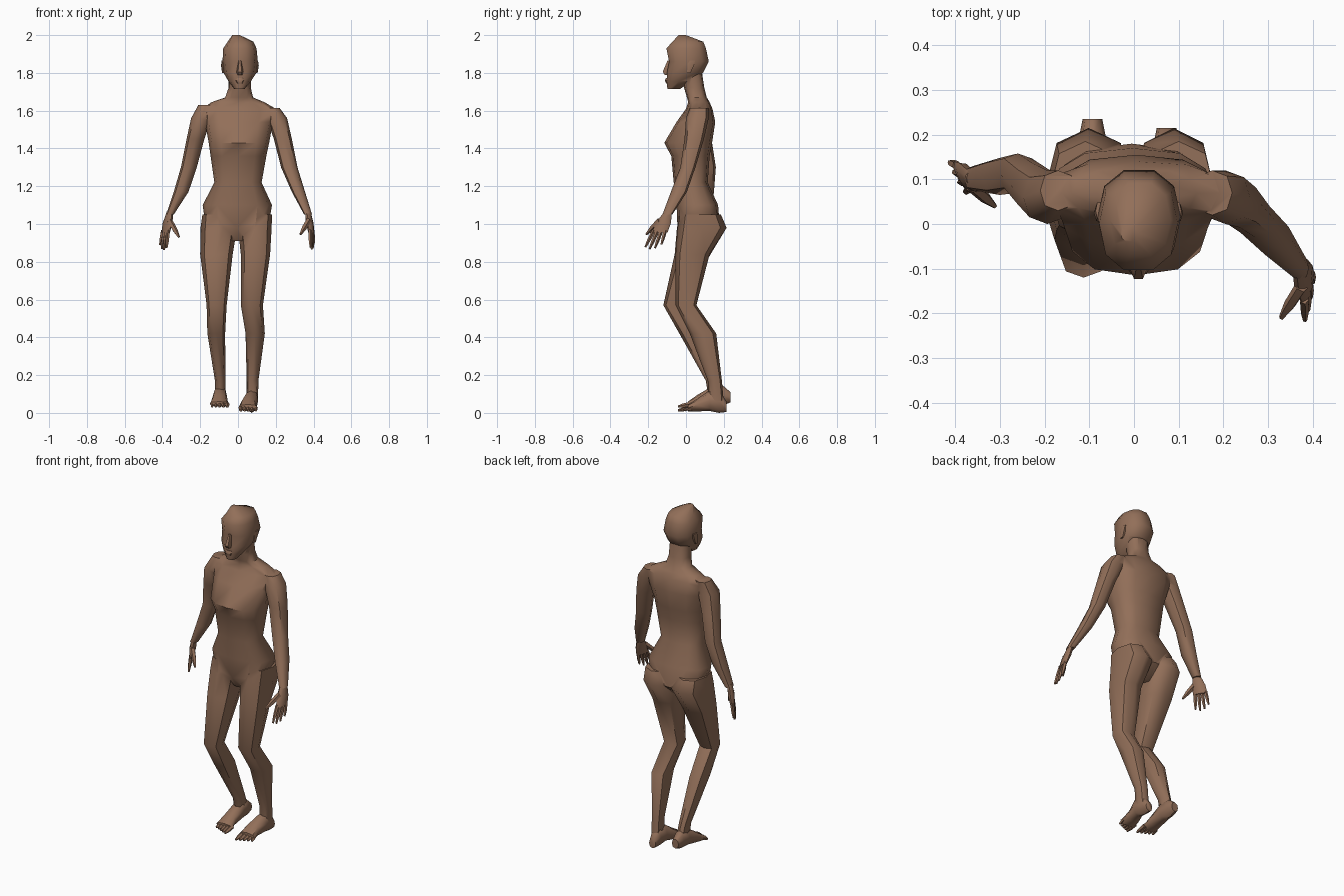
import bpy, bmesh, math
from mathutils import Vector as V

skin = bpy.data.materials.new("skin")
skin.diffuse_color = (0.29, 0.16, 0.10, 1)


def spow(a, p):
    return math.copysign(abs(a) ** p, a)


def add_loft(bm, rings, n=8, p=0.85):
    """Skin a closed tube through rings of (centre, half-axis u, half-axis v)."""
    loops = []
    for c, u, v in rings:
        angles = [2 * math.pi * i / n for i in range(n)]
        loops.append([bm.verts.new(V(c) + V(u) * spow(round(math.cos(a), 6), p)
                                   + V(v) * spow(round(math.sin(a), 6), p)) for a in angles])
    for a, b in zip(loops, loops[1:]):
        for i in range(n):
            j = (i + 1) % n
            bm.faces.new((a[i], a[j], b[j], b[i]))
    bm.faces.new(loops[0])
    bm.faces.new(loops[-1])


def level(z, x0, x1, y0, y1):
    """Horizontal section given by its extents."""
    return ((x0 + x1) / 2, (y0 + y1) / 2, z), ((x1 - x0) / 2, 0, 0), (0, (y1 - y0) / 2, 0)


def upright(y, x0, x1, z0, z1):
    """Section across the depth axis, for feet."""
    return ((x0 + x1) / 2, y, (z0 + z1) / 2), ((x1 - x0) / 2, 0, 0), (0, 0, (z1 - z0) / 2)


def add_finger(bm, a, b, r0, r1, n=5):
    a, b = V(a), V(b)
    d = (b - a).normalized()
    u = d.cross(V((0.3, 0.5, 0.81))).normalized()
    v = d.cross(u)
    mid = a.lerp(b, 0.6)
    add_loft(bm, [(a, u * r0, v * r0), (mid, u * r0 * 0.9, v * r0 * 0.9), (b, u * r1, v * r1)], n, 1)


def finish(bm, name):
    bmesh.ops.recalc_face_normals(bm, faces=bm.faces)
    me = bpy.data.meshes.new(name)
    bm.to_mesh(me)
    bm.free()
    me.materials.append(skin)
    ob = bpy.data.objects.new(name, me)
    bpy.context.collection.objects.link(ob)
    return ob


def loft(name, rings, section=level, n=8, p=0.85):
    bm = bmesh.new()
    add_loft(bm, [section(*r) for r in rings], n, p)
    return finish(bm, name)


# torso and neck
body = loft("body", [
    (0.91, -0.06, 0.05, 0.0, 0.10), (0.98, -0.17, 0.16, -0.045, 0.18),
    (1.10, -0.187, 0.18, -0.05, 0.17), (1.22, -0.125, 0.125, -0.065, 0.115),
    (1.36, -0.145, 0.15, -0.078, 0.125), (1.43, -0.155, 0.165, -0.115, 0.138),
    (1.54, -0.175, 0.185, -0.05, 0.155), (1.61, -0.19, 0.20, 0.0, 0.14),
    (1.645, -0.14, 0.14, 0.012, 0.125), (1.67, -0.068, 0.08, 0.005, 0.11),
    (1.72, -0.05, 0.068, -0.01, 0.097), (1.80, -0.05, 0.068, -0.02, 0.085)], n=12, p=0.78)

# head
head = loft("head", [
    (1.715, -0.02, 0.035, -0.10, -0.03), (1.755, -0.05, 0.068, -0.105, 0.03),
    (1.80, -0.076, 0.097, -0.105, 0.095), (1.86, -0.082, 0.105, -0.094, 0.125),
    (1.93, -0.078, 0.098, -0.108, 0.11), (1.965, -0.055, 0.082, -0.075, 0.095),
    (2.0, -0.03, 0.01, -0.04, 0.0)], n=10, p=0.85)

# bent legs, one knee further forward
leg_a = loft("leg_a", [
    (1.05, -0.188, -0.03, -0.03, 0.185), (0.98, -0.198, -0.005, -0.048, 0.215),
    (0.84, -0.20, -0.028, -0.06, 0.13), (0.57, -0.166, -0.06, -0.12, -0.01),
    (0.42, -0.162, -0.068, -0.035, 0.10), (0.17, -0.122, -0.066, 0.105, 0.185),
    (0.08, -0.12, -0.066, 0.12, 0.215)])
leg_b = loft("leg_b", [
    (1.05, 0.02, 0.18, -0.03, 0.185), (0.98, 0.0, 0.178, -0.045, 0.215),
    (0.84, 0.015, 0.17, -0.055, 0.125), (0.57, 0.015, 0.132, -0.055, 0.055),
    (0.42, 0.04, 0.142, 0.02, 0.16), (0.17, 0.046, 0.108, 0.115, 0.19),
    (0.06, 0.046, 0.106, 0.12, 0.20)])

# hanging arms, one swung back and one forward
arm_a = loft("arm_a", [
    (1.63, -0.21, -0.13, 0.03, 0.12), (1.56, -0.248, -0.14, 0.0, 0.12),
    (1.45, -0.272, -0.178, 0.03, 0.135), (1.30, -0.302, -0.218, 0.07, 0.158),
    (1.17, -0.34, -0.262, 0.065, 0.148), (1.05, -0.38, -0.34, 0.075, 0.13)])
arm_b = loft("arm_b", [
    (1.615, 0.13, 0.22, 0.02, 0.12), (1.56, 0.15, 0.26, 0.0, 0.12),
    (1.45, 0.19, 0.285, -0.008, 0.095), (1.30, 0.228, 0.315, -0.03, 0.05),
    (1.17, 0.285, 0.355, -0.08, 0.005), (1.05, 0.35, 0.392, -0.125, -0.072)])

# merge the limbs and head into one continuous body
for part in (head, leg_a, leg_b, arm_a, arm_b):
    mod = body.modifiers.new("union", "BOOLEAN")
    mod.operation, mod.solver, mod.object = "UNION", "EXACT", part
    bpy.context.view_layer.objects.active = body
    bpy.ops.object.modifier_apply(modifier=mod.name)
    bpy.data.objects.remove(part)


# feet: wedge with five toes
def foot(name, x, side, heel, lift):
    bm = bmesh.new()
    add_loft(bm, [upright(*r) for r in (
        (heel, x - 0.022, x + 0.022, lift + 0.005, lift + 0.06),
        (heel - 0.04, x - 0.03, x + 0.03, lift * 0.8, 0.12 + lift * 0.5),
        (heel - 0.09, x - 0.036, x + 0.034, 0.01 + lift * 0.6, 0.12 + lift * 0.5),
        (0.06, x - 0.044 + side, x + 0.042 + side, 0.008 + lift * 0.5, 0.075 + lift * 0.4),
        (0.01, x - 0.053 + side, x + 0.05 + side, 0.008 + lift * 0.5, 0.045 + lift * 0.3))])
    for i in range(5):
        t = i / 4 if x > 0 else 1 - i / 4
        tx = x + side - 0.04 + 0.08 * i / 4
        add_finger(bm, (tx, 0.025, 0.026 + lift * 0.4),
                   (tx, -0.042 + 0.035 * t, 0.013 + lift * 0.4), 0.013 - 0.004 * t, 0.006)
    return finish(bm, name)


foot("foot_a", -0.093, -0.004, 0.235, 0.05)
foot("foot_b", 0.073, -0.018, 0.215, 0.0)


# hands: flat palm, four fingers and a thumb
def hand(name, wrist, knuckle, across, reach, thumb):
    bm = bmesh.new()
    wrist, knuckle, across, reach = map(V, (wrist, knuckle, across, reach))
    thin = across.cross(V((0, 0, 1))).normalized() * 0.015
    mid = wrist.lerp(knuckle, 0.55)
    add_loft(bm, [(wrist, across * 0.5, thin), (mid, across * 0.95, thin * 1.2),
                  (knuckle, across, thin * 0.8)])
    for i, length in enumerate((0.9, 1.0, 0.95, 0.75)):
        s = 0.75 - 0.5 * i
        base = knuckle + across * s * 0.95 + V((0, 0, 0.012))
        add_finger(bm, base, base + reach * length + across * s * 0.3, 0.0105, 0.005)
    add_finger(bm, mid + across * 0.5 + V((0, 0, 0.015)), thumb, 0.015, 0.006)
    return finish(bm, name)


hand("hand_a", (-0.36, 0.10, 1.065), (-0.383, 0.105, 0.955), (0.02, -0.036, 0),
     (-0.015, 0.0, -0.105), (-0.312, 0.04, 0.93))
hand("hand_b", (0.37, -0.095, 1.065), (0.388, -0.14, 0.955), (-0.01, -0.042, 0),
     (0.005, -0.04, -0.10), (0.33, -0.21, 0.945))

# nose and lips
loft("nose", [(1.865, 0.002, 0.018, -0.10, -0.07), (1.805, -0.008, 0.028, -0.126, -0.08),
              (1.79, -0.004, 0.024, -0.115, -0.08)], n=6)
loft("lips", [(1.772, -0.012, 0.032, -0.108, -0.08), (1.76, -0.02, 0.04, -0.114, -0.07),
              (1.745, -0.01, 0.03, -0.108, -0.07)], n=6)

# ears
for x, name in ((-0.078, "ear_a"), (0.098, "ear_b")):
    loft(name, [(1.865, x - 0.008, x + 0.008, 0.01, 0.05), (1.84, x - 0.012, x + 0.012, 0.005, 0.045),
                (1.80, x - 0.006, x + 0.006, 0.005, 0.025)], n=6)

# soft shading with sharp creases
bpy.ops.object.select_all(action="SELECT")
bpy.context.view_layer.objects.active = body
bpy.ops.object.shade_smooth_by_angle(angle=math.radians(50))
